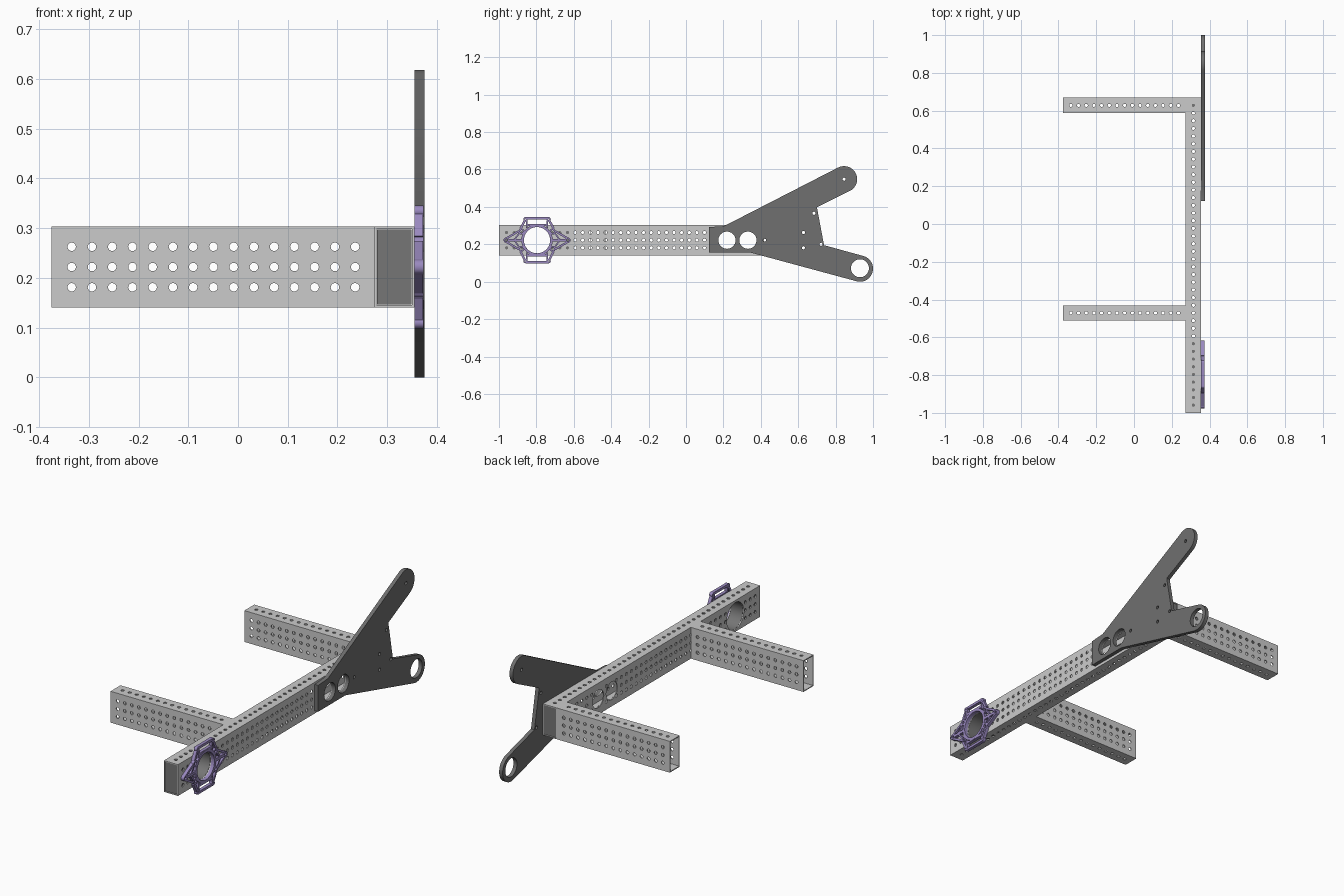
import bpy, bmesh
from math import sin, cos, radians, hypot
from mathutils import Matrix

if "Cube" in bpy.data.objects:
    bpy.data.objects.remove(bpy.data.objects["Cube"])

P = 0.0407            # hole pitch
W, H, T = 2 * P, 4 * P, 0.005   # tube width, height, wall
ZC = 0.222            # tube centre height
XR = 0.355            # outer face of main rail
XL = XR - W
Z0, Z1 = ZC - H / 2, ZC + H / 2
R = 0.0085            # small hole radius


def material(name, col):
    m = bpy.data.materials.new(name)
    m.diffuse_color = (*col, 1)
    m.use_nodes = True
    m.node_tree.nodes["Principled BSDF"].inputs["Base Color"].default_value = m.diffuse_color
    return m


DARK = material("dark_grey", (0.18, 0.18, 0.18))
PLATE = material("plate_grey", (0.16, 0.16, 0.16))
PURPLE = material("purple", (0.32, 0.25, 0.52))

# (u, v, w) axes for sheets facing along x, y or z
AXES = {'x': ((0, 1, 0), (0, 0, 1), (1, 0, 0)),
        'y': ((1, 0, 0), (0, 0, 1), (0, 1, 0)),
        'z': ((1, 0, 0), (0, 1, 0), (0, 0, 1))}


def arc(c, r, a0, a1, n):
    return [(c[0] + r * cos(radians(a0 + (a1 - a0) * i / n)),
             c[1] + r * sin(radians(a0 + (a1 - a0) * i / n))) for i in range(n + 1)]


def circle(u, v, r, n=16):
    return arc((u, v), r, 0, 360, n)[:-1]


def rect(u0, v0, u1, v1):
    return [(u0, v0), (u1, v0), (u1, v1), (u0, v1)]


def add_sheet(bm, loops, axis, w0, w1):
    """Extrude an outline with holes between w0 and w1 along the axis."""
    cu = bpy.data.curves.new("profile", 'CURVE')
    cu.dimensions, cu.fill_mode = '2D', 'BOTH'
    cu.extrude = abs(w1 - w0) / 2
    for loop in loops:
        s = cu.splines.new('POLY')
        s.points.add(len(loop) - 1)
        for pt, (u, v) in zip(s.points, loop):
            pt.co = (u, v, 0, 1)
        s.use_cyclic_u = True
    tmp = bpy.data.objects.new("profile", cu)
    bpy.context.collection.objects.link(tmp)
    me = bpy.data.meshes.new_from_object(tmp.evaluated_get(bpy.context.evaluated_depsgraph_get()))
    bpy.data.objects.remove(tmp)
    bpy.data.curves.remove(cu)
    part = bmesh.new()
    part.from_mesh(me)
    bmesh.ops.remove_doubles(part, verts=part.verts, dist=1e-5)
    m = Matrix(AXES[axis]).transposed().to_4x4()
    wc = (w0 + w1) / 2
    m.translation = [a * wc for a in AXES[axis][2]]
    part.transform(m)
    bmesh.ops.recalc_face_normals(part, faces=part.faces)
    part.to_mesh(me)
    part.free()
    bm.from_mesh(me)
    bpy.data.meshes.remove(me)


def finish(bm, name, mat=None):
    me = bpy.data.meshes.new(name)
    bm.to_mesh(me)
    bm.free()
    ob = bpy.data.objects.new(name, me)
    bpy.context.collection.objects.link(ob)
    me.materials.clear()
    if mat:
        me.materials.append(mat)
    bpy.ops.object.select_all(action='DESELECT')
    ob.select_set(True)
    bpy.context.view_layer.objects.active = ob
    bpy.ops.object.shade_smooth_by_angle(angle=radians(30))
    return ob


def grid_holes(start, n, bores=()):
    """Three rows of small holes, leaving space around the large bores."""
    out = [circle(u, v, r, 40) for u, v, r in bores]
    for i in range(n):
        for k in (-1, 0, 1):
            u, v = start + i * P, ZC + k * P
            if all(hypot(u - b[0], v - b[1]) > b[2] + R + 0.001 for b in bores):
                out.append(circle(u, v, R))
    return out


# Main perforated rail
YE = -1 + 41 * P
MOTOR = (-1 + 5 * P, ZC, 0.07)
BORES = [MOTOR, (0.219, ZC, 0.046), (0.331, ZC, 0.046)]
bm = bmesh.new()
side = [rect(-1, Z0, YE, Z1)] + grid_holes(-1 + P, 40, BORES)
for x in (XL, XR - T):
    add_sheet(bm, side, 'x', x, x + T)
cap = [rect(XL + T, -1, XR - T, YE)] + [circle(XL + P, -1 + P * (i + 1), R) for i in range(40)]
for z in (Z0, Z1 - T):
    add_sheet(bm, cap, 'z', z, z + T)
finish(bm, "main_rail")

# Two perforated cross tubes
for name, yc in (("front_cross_tube", -1 + 13 * P), ("rear_cross_tube", -1 + 40 * P)):
    bm = bmesh.new()
    xa = -0.375
    side = [rect(xa, Z0, XL, Z1)] + grid_holes(xa + P, 15)
    for y in (yc - P, yc + P - T):
        add_sheet(bm, side, 'y', y, y + T)
    cap = [rect(xa, yc - P + T, XL, yc + P - T)] + [circle(xa + P * (i + 1), yc, R) for i in range(15)]
    for z in (Z0, Z1 - T):
        add_sheet(bm, cap, 'z', z, z + T)
    finish(bm, name)

# Dark plugs inside the rail ends
G = T + 0.001
for name, y0, y1, holes in (
        ("front_plug", -0.998, -0.615, [circle(*MOTOR, 40)]),
        ("rear_plug", YE - W + T, YE - 0.002, [circle(YE - P, ZC + k * P, R) for k in (-1, 0, 1)])):
    bm = bmesh.new()
    add_sheet(bm, [rect(y0, Z0 + G, y1, Z1 - G)] + holes, 'x', XL + G, XR - G)
    finish(bm, name, DARK)

# Forked side plate
outline = ([(0.123, 0.155), (0.123, 0.292), (0.203, 0.297)]
           + arc((0.845, 0.548), 0.07, 117, -63, 24)
           + [(0.70, 0.398), (0.738, 0.195)]
           + arc((0.93, 0.07), 0.07, 75, -105, 24)
           + [(0.347, 0.155)])
holes = [circle(u, ZC, 0.046, 40) for u in (0.219, 0.331)] + [circle(0.93, 0.072, 0.048, 40)]
holes += [circle(u, v, R) for u, v in ((0.845, 0.548), (0.684, 0.366), (0.722, 0.2), (0.42, ZC),
                                       (YE - P, ZC + P), (YE - P, ZC - P))]
bm = bmesh.new()
add_sheet(bm, [outline] + holes, 'x', XR, 0.375)
finish(bm, "fork_plate", PLATE)

# Purple bearing bracket: ring, struts and bosses
bm = bmesh.new()
cy = MOTOR[0]
X0, X1 = XR, XR + 0.018


def strut(a, b, w=0.012):
    dx, dy = b[0] - a[0], b[1] - a[1]
    n = hypot(dx, dy)
    ox, oy = -dy / n * w / 2, dx / n * w / 2
    pts = [(a[0] + ox, a[1] + oy), (b[0] + ox, b[1] + oy), (b[0] - ox, b[1] - oy), (a[0] - ox, a[1] - oy)]
    add_sheet(bm, [[(cy + u, ZC + v) for u, v in pts]], 'x', X0, X1 - 0.001)


def boss(u, v, r, hole, n=20):
    add_sheet(bm, [circle(cy + u, ZC + v, r, n), circle(cy + u, ZC + v, hole, n)], 'x', X0, X1)


boss(0, 0, 0.084, 0.07, 48)
for t in (-1, 1):
    strut((-0.062, t * 0.117), (0.062, t * 0.117), 0.013)
    strut((-0.055, t * 0.081), (0.055, t * 0.081), 0.012)
for s in (-1, 1):
    boss(s * 0.164, 0, 0.015, 0.007)
    strut((s * 0.082, 0), (s * 0.15, 0), 0.014)
    for t in (-1, 1):
        boss(s * 0.062, t * 0.112, 0.0115, 0.004)
        boss(s * 0.083, t * 0.046, 0.016, 0.0075)
        strut((s * 0.066, t * 0.105), (s * 0.089, t * 0.06))
        strut((s * 0.055, t * 0.105), (s * 0.055, t * 0.065), 0.009)
        strut((s * 0.098, t * 0.048), (s * 0.163, t * 0.01), 0.011)
        strut((s * 0.095, t * 0.038), (s * 0.122, 0), 0.008)
finish(bm, "bearing_bracket", PURPLE)
